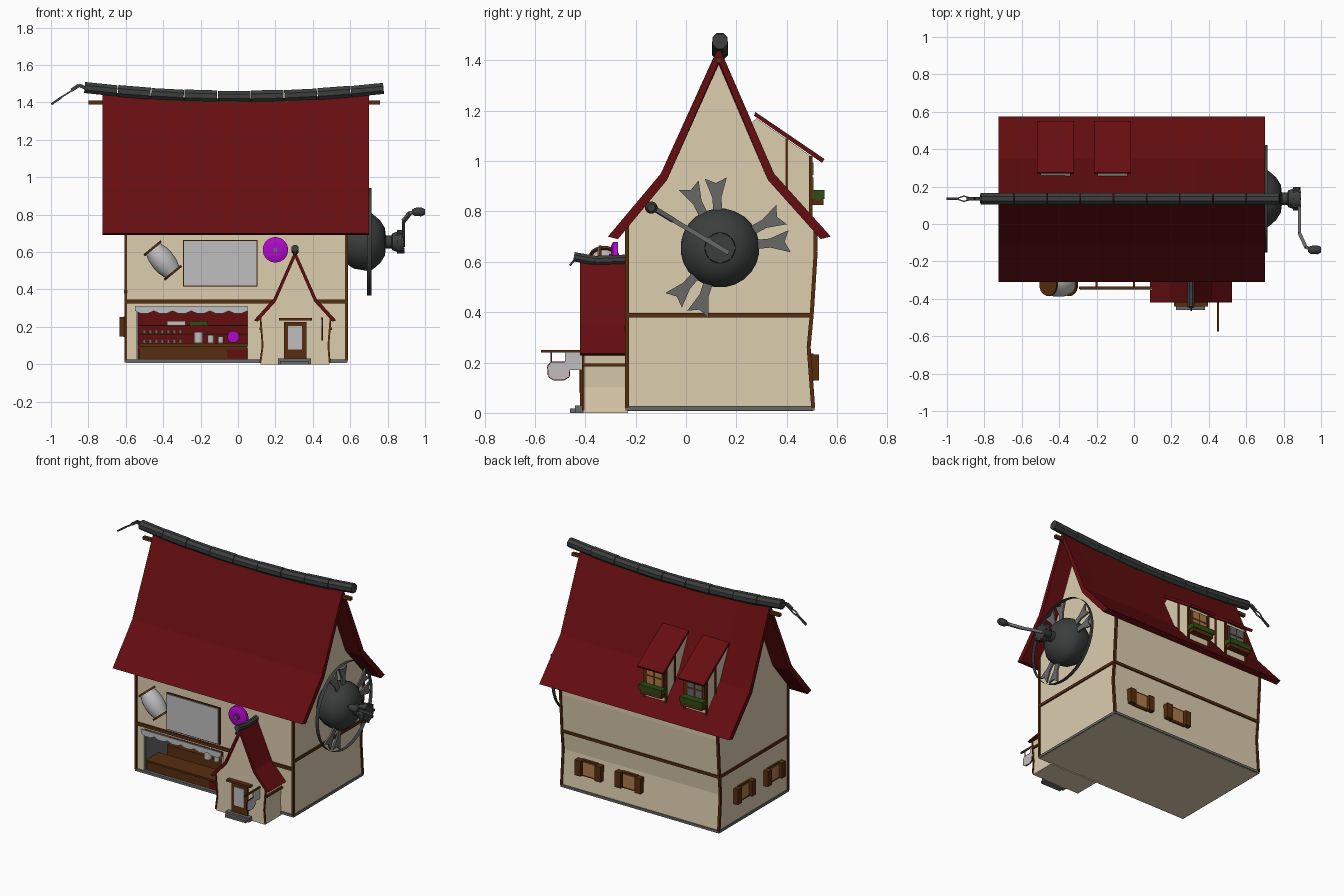
import bpy, bmesh, math
from mathutils import Vector, Matrix

old = bpy.data.objects.get("Cube")
if old:
    bpy.data.objects.remove(old)


def material(name, r, g, b):
    m = bpy.data.materials.new(name)
    m.use_nodes = True
    m.diffuse_color = (r, g, b, 1)
    m.node_tree.nodes["Principled BSDF"].inputs["Base Color"].default_value = (r, g, b, 1)
    return m


CREAM = material("cream plaster", .72, .61, .43)
RED = material("dark red", .13, .004, .005)
WOOD = material("brown wood", .095, .027, .005)
IRON = material("dark iron", .045, .048, .048)
STONE = material("mid grey", .14, .14, .14)
PALE = material("pale grey", .52, .52, .52)
PINK = material("magenta", .43, .003, .58)
GREEN = material("leaf green", .026, .07, .007)
TAN = material("tan glass", .43, .2, .07)


def finish(name, bm, mat, smooth=False):
    bmesh.ops.recalc_face_normals(bm, faces=bm.faces[:])
    me = bpy.data.meshes.new(name)
    bm.to_mesh(me)
    bm.free()
    me.materials.append(mat)
    ob = bpy.data.objects.new(name, me)
    bpy.context.collection.objects.link(ob)
    if smooth:
        bpy.ops.object.select_all(action='DESELECT')
        ob.select_set(True)
        bpy.context.view_layer.objects.active = ob
        bpy.ops.object.shade_smooth_by_angle(angle=math.radians(40))
    return ob


def loft(name, rings, mat, caps=True, closed=True, smooth=False):
    bm = bmesh.new()
    rows = [[bm.verts.new(p) for p in ring] for ring in rings]
    n = len(rows[0])
    for a, b in zip(rows, rows[1:]):
        for i in range(n if closed else n - 1):
            j = (i + 1) % n
            bm.faces.new((a[i], a[j], b[j], b[i]))
    if caps:
        bm.faces.new(rows[0])
        bm.faces.new(rows[-1])
    bmesh.ops.remove_doubles(bm, verts=bm.verts[:], dist=1e-5)
    return finish(name, bm, mat, smooth)


def prism_x(name, yz, x0, x1, mat):
    return loft(name, [[(x, y, z) for y, z in yz] for x in (x0, x1)], mat)


def prism_y(name, xz, y0, y1, mat):
    return loft(name, [[(x, y, z) for x, z in xz] for y in (y0, y1)], mat)


def box(name, x0, x1, y0, y1, z0, z1, mat):
    return prism_x(name, [(y0, z0), (y1, z0), (y1, z1), (y0, z1)], x0, x1, mat)


def lathe(name, profile, origin, axis, mat, n=24, caps=True, smooth=True):
    # profile holds (distance along the axis, radius)
    rot = Vector(axis).to_track_quat('Z', 'Y')
    turn = [math.tau * (i + .5) / n for i in range(n)]
    rings = [[Vector(origin) + rot @ Vector((r * math.cos(a), r * math.sin(a), d)) for a in turn]
             for d, r in profile]
    return loft(name, rings, mat, caps, True, smooth)


def rod(name, p, q, r, mat, n=4):
    d = Vector(q) - Vector(p)
    return lathe(name, [(0, r), (d.length, r)], p, d, mat, n, True, n > 4)


def path(name, pts, r, mat, n=4):
    for p, q in zip(pts, pts[1:]):
        rod(name, p, q, r, mat, n)


# House walls with the shop recess
back = [(.505, .02), (.487, .26), (.5, .4), (.515, .64)]
house = [(-.235, .31), (-.235, .75), (-.085, .93), (.13, 1.385), (.335, .93), (.515, .74)]
prism_x("house_walls", house + back[::-1] + [(.505, .007), (-.235, .007), (-.235, .02), (.07, .02), (.07, .31)],
        -.6, .58, CREAM)
for x0, x1 in ((-.6, -.54), (.05, .58)):
    box("shop_wall", x0, x1, -.235, .07, .02, .31, CREAM)
box("plinth", -.606, .586, -.241, .511, .01, .027, STONE)

# Timber frame
for x in (-.6, .58):
    rod("front_post", (x, -.235, .02), (x, -.235, .75), .011, WOOD)
    path("back_post", [(x, y, z) for y, z in back + [(.515, .74)]], .011, WOOD)
    rod("gable_beam", (x, -.24, .388), (x, .505, .388), .013, WOOD)
rod("front_beam", (-.6, -.235, .335), (.58, -.235, .335), .015, WOOD)
rod("rear_beam", (-.6, .498, .388), (.58, .498, .388), .013, WOOD)
rod("ridge_timber", (-.8, .13, 1.4), (.76, .13, 1.4), .015, WOOD)


# Main roof with a sagging ridge
def sag(x):
    return .04 * (x / .75) ** 2


outer = [(-.31, .7), (-.10, .95), (.13, 1.42), (.35, .95), (.575, .7)]
inner = [(.535, .69), (.325, .925), (.13, 1.36), (-.075, .925), (-.27, .69)]
xs = [-.725 + 1.425 * i / 12 for i in range(13)]
loft("main_roof", [[(x, y, z + (sag(x) if z > 1 else 0)) for y, z in outer + inner] for x in xs], RED)

# Ridge tube and its hanging hook
for i in range(9):
    a, b = -.82 + i * .178, -.82 + i * .178 + .174
    rod("ridge_tube", (a, .135, 1.432 + sag(a)), (b, .135, 1.432 + sag(b)), .032 + .002 * (i % 2), IRON, 8)
path("hook", [(-.81, .135, 1.475), (-.85, .135, 1.492), (-.89, .135, 1.465)], .013, IRON)
for s in (-.014, .014):
    path("hook_link", [(-.86, .135, 1.48), (-.91, .135 + s, 1.45), (-.95, .135, 1.425)], .005, STONE)
rod("hook_tip", (-.94, .135, 1.43), (-.998, .135, 1.39), .008, IRON)

# Dormers with window boxes
for cx, glass in ((-.42, STONE), (-.115, TAN)):
    prism_x("dormer_walls", [(.2, 1.1), (.28, 1.17), (.495, 1.02), (.495, .77), (.4, .8)], cx - .08, cx + .08, CREAM)
    prism_x("dormer_roof", [(.27, 1.18), (.275, 1.195), (.55, 1.008), (.54, .993)], cx - .098, cx + .098, RED)
    box("dormer_frame", cx - .07, cx + .07, .49, .503, .83, 1.0, WOOD)
    for s in (-1, 1):
        for z in (.885, .945):
            box("dormer_pane", cx + s * .03 - .025, cx + s * .03 + .025, .5, .506, z, z + .05, glass)
        rod("dormer_post", (cx + s * .08, .495, .78), (cx + s * .08, .495, 1.02), .009, WOOD)
        rod("dormer_stud", (cx + s * .08, .4, .88), (cx + s * .08, .4, 1.09), .008, WOOD)
    box("flower_box", cx - .08, cx + .08, .5, .545, .825, .86, WOOD)
    box("flower_box_plants", cx - .085, cx + .085, .497, .55, .85, .885, GREEN)


# Ground floor windows with open shutters
def shutter_window(u, z, side):
    def part(name, u0, u1, z0, z1, d, mat):
        if side == "back":
            box(name, u + u0, u + u1, .48, .495 + d, z + z0, z + z1, mat)
        else:
            box(name, -.6 - d, -.59, u + u0, u + u1, z + z0, z + z1, mat)
    part("window_frame", -.058, .058, -.055, .055, .012, WOOD)
    part("window_pane", -.046, .046, -.043, .043, .017, TAN)
    for s in (-1, 1):
        part("window_shutter", s * .075 - .022, s * .075 + .022, -.052, .052, .034, WOOD)


for u, z, side in ((.37, .18, "back"), (.07, .18, "back"), (.25, .2, "left"), (-.07, .2, "left")):
    shutter_window(u, z, side)

# Shop interior
box("shop_back_wall", -.54, .05, .06, .068, .02, .31, RED)
box("shop_side_wall", -.54, -.532, -.225, .07, .02, .31, STONE)
box("shop_counter", -.53, .045, -.22, -.1, .02, .085, WOOD)
box("shop_counter_top", -.535, .05, -.228, -.09, .085, .097, WOOD)
box("counter_door", -.06, .045, -.226, -.219, .03, .08, RED)
box("back_cabinet", -.53, .05, .0, .06, .02, .115, WOOD)
for z in (.16, .205):
    box("shelf", -.53, .05, .02, .06, z, z + .006, WOOD)
for i in range(7):
    for z in (.115, .166):
        rod("bottle", (-.5 + i * .032, .03, z), (-.5 + i * .032, .03, z + .018), .008, PALE, 8)
box("white_crate", -.38, -.28, .02, .05, .211, .232, PALE)
box("green_crate", -.26, -.16, .02, .05, .211, .232, GREEN)
for x, r in ((-.21, .025), (-.145, .018), (-.092, .015)):
    rod("jar", (x, -.02, .115), (x, -.02, .115 + 2.3 * r), r, PALE, 12)
rod("shop_plate", (-.025, -.02, .147), (-.025, -.01, .147), .032, PINK, 16)
for i in range(6):
    x = -.55 + i * .1
    prism_y("bunting", [(x, .312), (x + .1, .312), (x + .1, .285), (x + .07, .272), (x + .03, .272), (x, .285)],
            -.255, -.248, PALE)

# Wall sign, plate and barrel
box("sign_board", -.295, .105, -.347, -.335, .415, .665, WOOD)
box("sign_face", -.288, .098, -.352, -.346, .422, .658, PALE)
for x in (-.2, .0):
    rod("sign_bracket", (x, -.34, .6), (x, -.23, .6), .008, WOOD)
lathe("wall_plate", [(0, .068), (.02, .068), (.028, .05), (.028, .02), (.035, .02)], (.2, -.27, .612), (0, -1, 0), PINK)
rod("plate_knob", (.2, -.303, .612), (.2, -.31, .612), .012, STONE, 8)
rod("plate_pin", (.2, -.275, .612), (.2, -.23, .612), .01, IRON, 8)
top, axis = Vector((-.46, -.325, .625)), Vector((.115, 0, -.14)).normalized()
lathe("barrel", [(.005, .048), (.05, .062), (.09, .065), (.13, .062), (.175, .048)], top, axis, PALE, 16)
for d in (0, .17):
    rod("barrel_hoop", top + axis * d, top + axis * (d + .012), .06, WOOD, 16)
rod("barrel_bracket", (-.41, -.33, .55), (-.41, -.23, .55), .012, WOOD)

# Porch
prism_y("porch_walls", [(.12, 0), (.49, 0), (.483, .1), (.495, .25), (.41, .34), (.305, .575),
                        (.2, .34), (.12, .25), (.132, .1)], -.408, -.23, CREAM)
prism_y("porch_roof", [(.085, .235), (.19, .35), (.305, .61), (.42, .35), (.525, .235),
                       (.505, .228), (.408, .335), (.305, .57), (.202, .335), (.105, .228)], -.42, -.235, RED)
path("porch_ridge", [(.305, -.445, .62), (.305, -.36, .605), (.305, -.24, .61)], .02, IRON, 8)
rod("porch_finial", (.305, -.44, .61), (.305, -.462, .585), .006, IRON)
for a, b, c in ((.12, .132, .12), (.49, .483, .495)):
    path("porch_post", [(a, -.408, .01), (b, -.408, .1), (c, -.408, .25)], .007, WOOD)
    rod("porch_side_beam", (c, -.41, .19), (c, -.235, .19), .009, WOOD)
box("door_frame", .245, .365, -.42, -.405, .025, .225, WOOD)
box("door_glass", .268, .342, -.425, -.419, .08, .205, PALE)
box("door_lintel", .218, .395, -.44, -.405, .234, .247, WOOD)
box("door_step", .215, .39, -.44, -.405, 0, .03, STONE)
box("door_step_lower", .225, .38, -.46, -.43, 0, .017, STONE)

# Hanging mug sign
rod("sign_arm", (.45, -.575, .245), (.45, -.4, .245), .007, WOOD)
box("sign_flag", .446, .454, -.48, -.41, .17, .24, PALE)
mug = [(-.545, .145), (-.525, .132), (-.485, .132), (-.465, .145), (-.462, .185), (-.475, .2), (-.535, .2), (-.548, .185)]
prism_x("sign_mug", mug, .446, .454, PALE)
path("mug_rim", [(.45, y, z) for y, z in mug + mug[:1]], .005, RED)
for y in (-.535, -.475):
    rod("mug_hanger", (.45, y, .2), (.45, y, .245), .003, IRON)

# Great wheel, hub and crank on the gable
hub = (0, .135, .655)
lathe("wheel_hub", [(.58, .12), (.62, .145), (.69, .157), (.72, .15), (.76, .115), (.785, .075), (.79, .035), (.82, .035),
                    (.825, .045), (.87, .062), (.885, .058), (.885, .03)], hub, (1, 0, 0), IRON)
lathe("wheel_rim", [(.69, .29), (.715, .29)], hub, (1, 0, 0), IRON, 32, False)
half = [(.14, .018), (.2, .018), (.278, .044), (.258, 0)]
spoke = half + [(r, -t) for r, t in half[-2::-1]]
for middle in (105, 17, 240):
    for s in (-11.5, 11.5):
        turn = Matrix.Rotation(math.radians(middle + s), 2)
        pts = [turn @ Vector(p) for p in spoke]
        prism_x("wheel_spoke", [(p.x + .135, p.y + .655) for p in pts], .697, .708, STONE)
for i in range(8):
    a = math.tau * i / 8
    y, z = .135 + .055 * math.cos(a), .655 + .055 * math.sin(a)
    rod("hub_stud", (.85, y, z), (.89, y, z), .01, IRON)
path("crank_arm", [(.885, .17, .635), (.885, -.05, .765), (.92, -.125, .81), (.96, -.138, .815)], .013, STONE)
lathe("crank_handle", [(.93, .012), (.945, .022), (.98, .025), (1.0, .015)], (0, -.138, .815), (1, 0, 0), IRON, 12)
